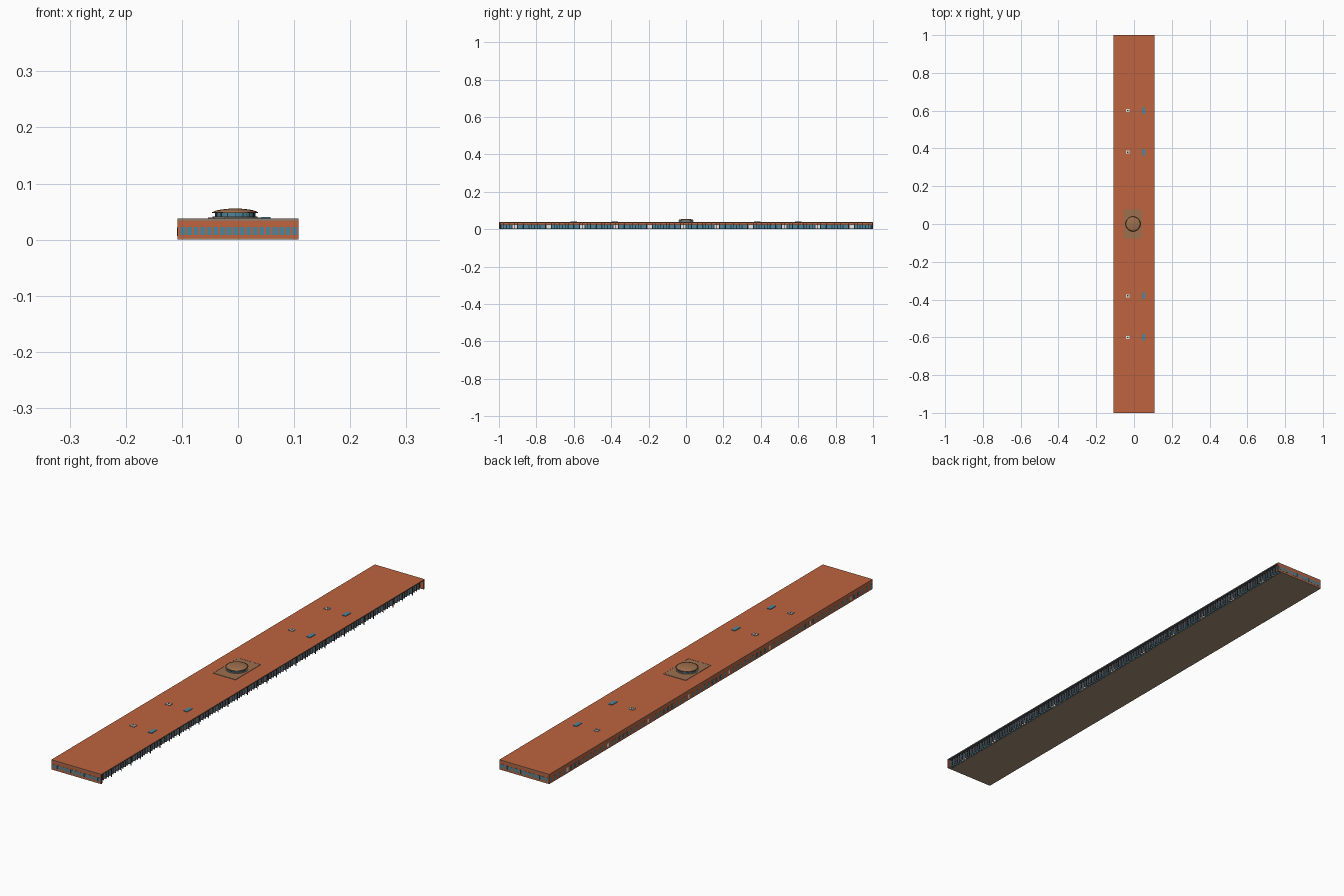
import bpy, bmesh, math
from mathutils import Matrix, Vector

cube = bpy.data.objects.get("Cube")
if cube:
    bpy.data.objects.remove(cube)


def material(name, r, g, b):
    m = bpy.data.materials.new(name)
    m.use_nodes = True
    m.diffuse_color = (r, g, b, 1)
    m.node_tree.nodes["Principled BSDF"].inputs["Base Color"].default_value = (r, g, b, 1)
    return m


BRICK = material("terracotta", 0.51, 0.125, 0.05)
GLASS = material("teal glass", 0.07, 0.24, 0.33)
TRIM = material("grey trim", 0.25, 0.23, 0.20)
SLATE = material("slate fin", 0.09, 0.11, 0.13)
DARK = material("dark frame", 0.03, 0.035, 0.04)
BASE = material("brown base", 0.38, 0.28, 0.19)
DECK = material("dome deck brown", 0.34, 0.16, 0.075)
WHITE = material("white panel", 0.78, 0.79, 0.79)


def finish(name, bm, mats):
    mesh = bpy.data.meshes.new(name)
    bm.to_mesh(mesh)
    bm.free()
    for m in mats:
        mesh.materials.append(m)
    ob = bpy.data.objects.new(name, mesh)
    bpy.context.collection.objects.link(ob)
    return ob


def boxes(name, mat, spans):
    """Each span is (x0, x1, y0, y1, z0, z1)."""
    bm = bmesh.new()
    for x0, x1, y0, y1, z0, z1 in spans:
        mid = Vector((x0 + x1, y0 + y1, z0 + z1)) / 2
        size = (x1 - x0, y1 - y0, z1 - z0, 1)
        bmesh.ops.create_cube(bm, size=1, matrix=Matrix.Translation(mid) @ Matrix.Diagonal(size))
    return finish(name, bm, [mat])


def lathe(name, mat, profile, cx, segs=32):
    bm = bmesh.new()
    rings = []
    for r, z in profile:
        rings.append([bm.verts.new((cx + r * math.cos(math.tau * i / segs),
                                    r * math.sin(math.tau * i / segs), z)) for i in range(segs)])
    for a, b in zip(rings, rings[1:]):
        for i in range(segs):
            j = (i + 1) % segs
            bm.faces.new((a[i], a[j], b[j], b[i]))
    bm.faces.new(rings[0][::-1])
    bm.faces.new(rings[-1])
    return finish(name, bm, [mat])


W, L, H = 0.108, 1.0, 0.038
WALL = 0.091      # recessed long wall behind the colonnade
END = 0.006       # end wall thickness

# Main volume
boxes("floor_slab", BASE, [(-W, WALL, -L, L, 0, 0.002)])
boxes("hall_walls", BRICK, [(-W, WALL, -L + 0.001, L - 0.001, 0.002, 0.036)])
boxes("end_walls", BRICK, [(-W, W, -L, -L + END, 0.002, 0.0345),
                           (-W, W, L - END, L, 0.002, 0.0345)])
boxes("end_plinths", TRIM, [(WALL, W, -L, -L + END, 0, 0.002),
                            (WALL, W, L - END, L, 0, 0.002)])
boxes("eaves_trim", TRIM, [(-W, W, -L, L, 0.0345, 0.0372)])
boxes("roof", BRICK, [(-W, W, -L, L, 0.0372, H)])

# End windows, both gables
end_windows = []
for i in range(18):
    x = -0.098 + i * 0.0117
    for s in (-1, 1):
        y0, y1 = sorted((s * (L - 0.001), s * (L + 0.0006)))
        end_windows.append((x - 0.0042, x + 0.0042, y0, y1, 0.008, 0.023))
boxes("end_windows", GLASS, end_windows)

# Plain long side: repeating windows and a few pale doors
side_windows, side_doors = [], []
for i in range(80):
    y = -0.9875 + i * 0.025
    target = side_doors if i % 10 == 5 else side_windows
    target.append((-W - 0.0005, -W + 0.002, y - 0.005, y + 0.005, 0.007, 0.022))
boxes("side_windows", GLASS, side_windows)
boxes("side_doors", WHITE, side_doors)

# Colonnade side: dark glazed shopfront, pale doors, dense fins and slim posts
boxes("arcade_frame", DARK, [(WALL, WALL + 0.001, -L + END, L - END, 0.002, 0.025)])
panes, doors, fins, posts = [], [], [], []
for i in range(66):
    y = -0.975 + i * 0.03
    target = doors if i % 6 == 2 else panes
    target.append((WALL, WALL + 0.002, y - 0.012, y + 0.012, 0.004, 0.022))
    for offset in (-0.015, 0):
        fins.append((WALL, W - 0.006, y + offset - 0.0006, y + offset + 0.0006, 0.004, 0.034))
    if i % 2 == 0:
        posts.append((W - 0.005, W - 0.003, y - 0.016, y - 0.014, 0, 0.034))
boxes("arcade_panes", GLASS, panes)
boxes("arcade_doors", WHITE, doors)
boxes("arcade_fins", SLATE, fins)
boxes("arcade_posts", DARK, posts)
boxes("arcade_soffit", SLATE, [(WALL, W - 0.001, -L + END, L - END, 0.0337, 0.0345)])

# Roof hatches and skylights
curbs, hatches, slots, lights = [], [], [], []
for y in (-0.6, -0.38, 0.38, 0.6):
    curbs.append((-0.043, -0.023, y - 0.009, y + 0.009, H, 0.0392))
    hatches.append((-0.042, -0.024, y - 0.008, y + 0.008, H, 0.0405))
    slots.append((-0.037, -0.029, y - 0.003, y + 0.003, 0.040, 0.0409))
    lights.append((0.042, 0.058, y - 0.017, y + 0.017, H, 0.0402))
boxes("hatch_curbs", TRIM, curbs)
boxes("roof_hatches", WHITE, hatches)
boxes("hatch_slots", DARK, slots)
boxes("roof_skylights", GLASS, lights)

# Central deck with a low kerb
CX = -0.005
boxes("dome_deck", DECK, [(CX - 0.048, CX + 0.048, -0.077, 0.077, H, 0.0392)])
kerbs = []
for s in (-1, 1):
    kerbs.append((CX + s * 0.048 - 0.0006, CX + s * 0.048 + 0.0006, -0.0775, 0.0775, H, 0.0397))
    kerbs.append((CX - 0.048, CX + 0.048, s * 0.077 - 0.0006, s * 0.077 + 0.0006, H, 0.0397))
boxes("deck_kerbs", TRIM, kerbs)

# Glazed drum and low dome
lathe("drum_base", TRIM, [(0.040, 0.039), (0.040, 0.0412), (0.036, 0.0412)], CX)
lathe("drum_glazing", GLASS, [(0.035, 0.041), (0.035, 0.048)], CX)
lathe("dome_brim", DECK, [(0.036, 0.0472), (0.041, 0.0480), (0.041, 0.0492), (0.038, 0.0497)], CX)
dome = lathe("dome_cap", DECK, [(0.040, 0.0492), (0.034, 0.0520), (0.024, 0.0540),
                                (0.012, 0.0552), (0.003, 0.0556)], CX)
for p in dome.data.polygons:
    p.use_smooth = True

# Drum mullions
bm = bmesh.new()
for i in range(16):
    turn = Matrix.Translation((CX, 0, 0.044)) @ Matrix.Rotation(math.tau * i / 16, 4, "Z")
    bmesh.ops.create_cube(bm, size=1, matrix=turn @ Matrix.Translation((0.035, 0, 0))
                          @ Matrix.Diagonal((0.002, 0.0015, 0.007, 1)))
finish("drum_mullions", bm, [DARK])
